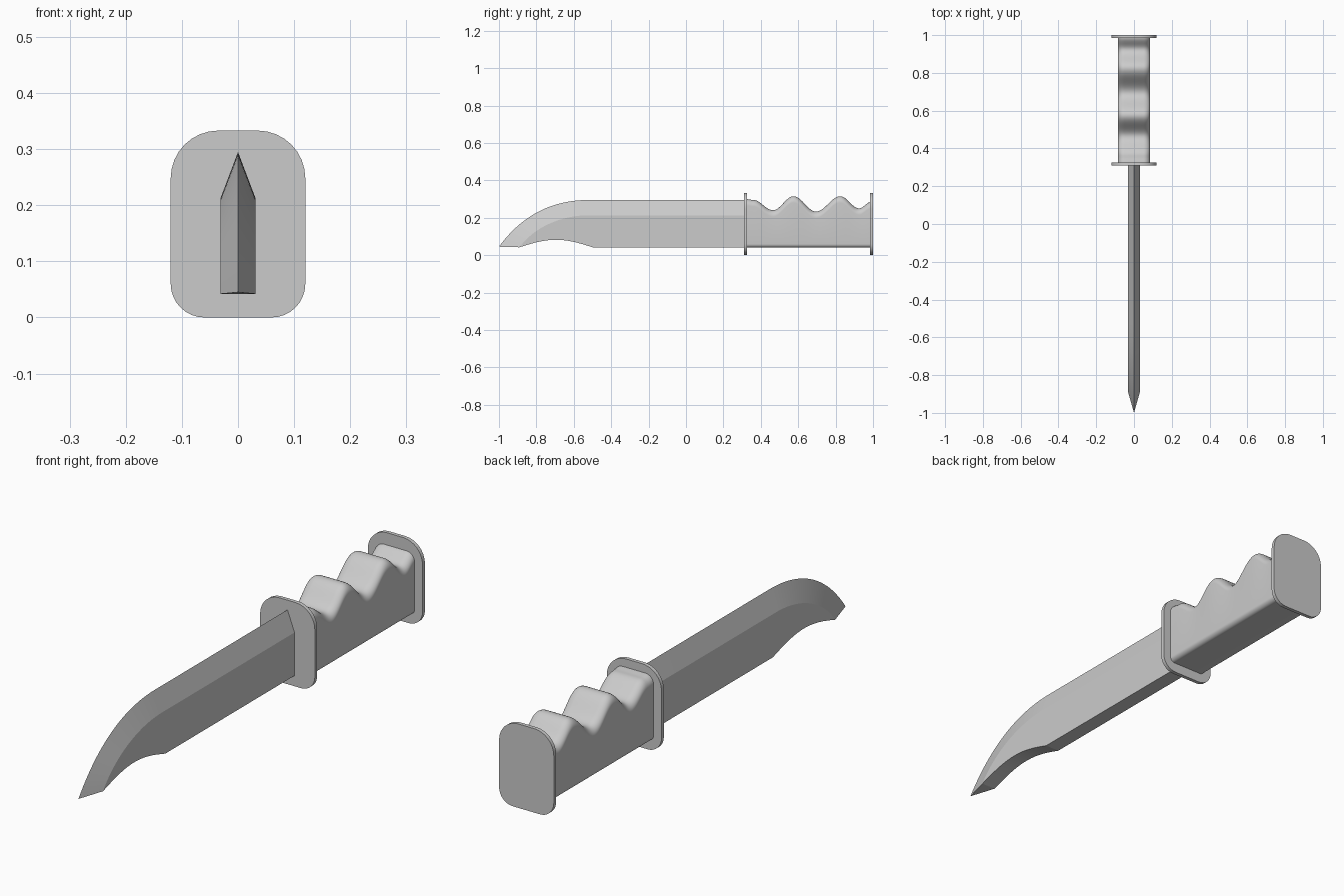
import bpy, bmesh, math
from mathutils import Vector

cube = bpy.data.objects.get("Cube")
if cube:
    bpy.data.objects.remove(cube, do_unlink=True)

steel = bpy.data.materials.new("plain_grey")
steel.use_nodes = True
GREY = (0.6, 0.6, 0.6, 1)
steel.diffuse_color = GREY
steel.node_tree.nodes["Principled BSDF"].inputs["Base Color"].default_value = GREY


def rounded_section(half, low, high, r_low, r_high, steps=8):
    """Closed (x, z) outline of a rectangle with rounded corners."""
    corners = [(half - r_high, high - r_high, r_high, 0), (r_high - half, high - r_high, r_high, 1),
               (r_low - half, low + r_low, r_low, 2), (half - r_low, low + r_low, r_low, 3)]
    pts = []
    for cx, cz, r, quarter in corners:
        for i in range(steps + 1):
            a = (quarter + i / steps) * math.pi / 2
            pts.append((cx + r * math.cos(a), cz + r * math.sin(a)))
    return pts


def loft(name, rings, angle):
    """Skin a row of equal-length rings and cap both ends."""
    bm = bmesh.new()
    rows = [[bm.verts.new(p) for p in ring] for ring in rings]
    n = len(rows[0])
    for a, b in zip(rows, rows[1:]):
        for i in range(n):
            j = (i + 1) % n
            bm.faces.new((a[i], a[j], b[j], b[i]))
    bm.faces.new(rows[0][::-1])
    bm.faces.new(rows[-1])
    bmesh.ops.remove_doubles(bm, verts=bm.verts, dist=0.0002)
    bmesh.ops.recalc_face_normals(bm, faces=bm.faces)
    mesh = bpy.data.meshes.new(name)
    bm.to_mesh(mesh)
    bm.free()
    mesh.materials.append(steel)
    obj = bpy.data.objects.new(name, mesh)
    bpy.context.collection.objects.link(obj)
    bpy.ops.object.select_all(action='DESELECT')
    obj.select_set(True)
    bpy.context.view_layer.objects.active = obj
    bpy.ops.object.shade_smooth_by_angle(angle=math.radians(angle))
    return obj


def bezier(points, t):
    a, b, c, d = (Vector(p) for p in points)
    s = 1 - t
    return a * s**3 + b * 3 * s * s * t + c * 3 * s * t * t + d * t**3


# Hand guard and pommel plates
plate = rounded_section(0.12, 0, 0.333, 0.06, 0.085)
for name, y in (("hand_guard", 0.31), ("pommel", 0.985)):
    loft(name, [[(x, yy, z) for x, z in plate] for yy in (y, y + 0.015)], 30)

# Handle with finger grooves: crests and dips joined by cosine easing
grip = [(0.32, 0.30), (0.36, 0.295), (0.465, 0.24), (0.575, 0.315),
        (0.695, 0.233), (0.825, 0.315), (0.925, 0.25), (0.99, 0.285)]


def grip_top(y):
    for (y0, z0), (y1, z1) in zip(grip, grip[1:]):
        if y <= y1:
            u = (y - y0) / (y1 - y0)
            return z0 + (z1 - z0) * (1 - math.cos(math.pi * u)) / 2
    return grip[-1][1]


STEPS = 80
rings = []
for i in range(STEPS + 1):
    y = 0.32 + 0.67 * i / STEPS
    rings.append([(x, y, z) for x, z in rounded_section(0.085, 0.04, grip_top(y), 0.02, 0.035)])
loft("handle", rings, 50)

# Blade: ridge, shoulder and lower edge sweep together to the point
ridge = [(-0.52, 0.295), (-0.72, 0.295), (-0.88, 0.21), (-1.0, 0.045)]
shoulder = [(-0.52, 0.213), (-0.68, 0.213), (-0.82, 0.14), (-0.89, 0.042)]
W = 0.031


def blade_ring(top, side, low):
    return [(0, *top), (W, *side), (W, *low), (-W, *low), (-W, *side)]


rings = [blade_ring((0.315, 0.295), (0.315, 0.213), (0.315, 0.042))]
for i in range(25):
    t = i / 24
    low = (-0.5 - 0.39 * t, 0.042 + 0.04 * math.sin(math.pi * t))
    rings.append(blade_ring(bezier(ridge, t), bezier(shoulder, t), low))
loft("blade", rings, 12)
